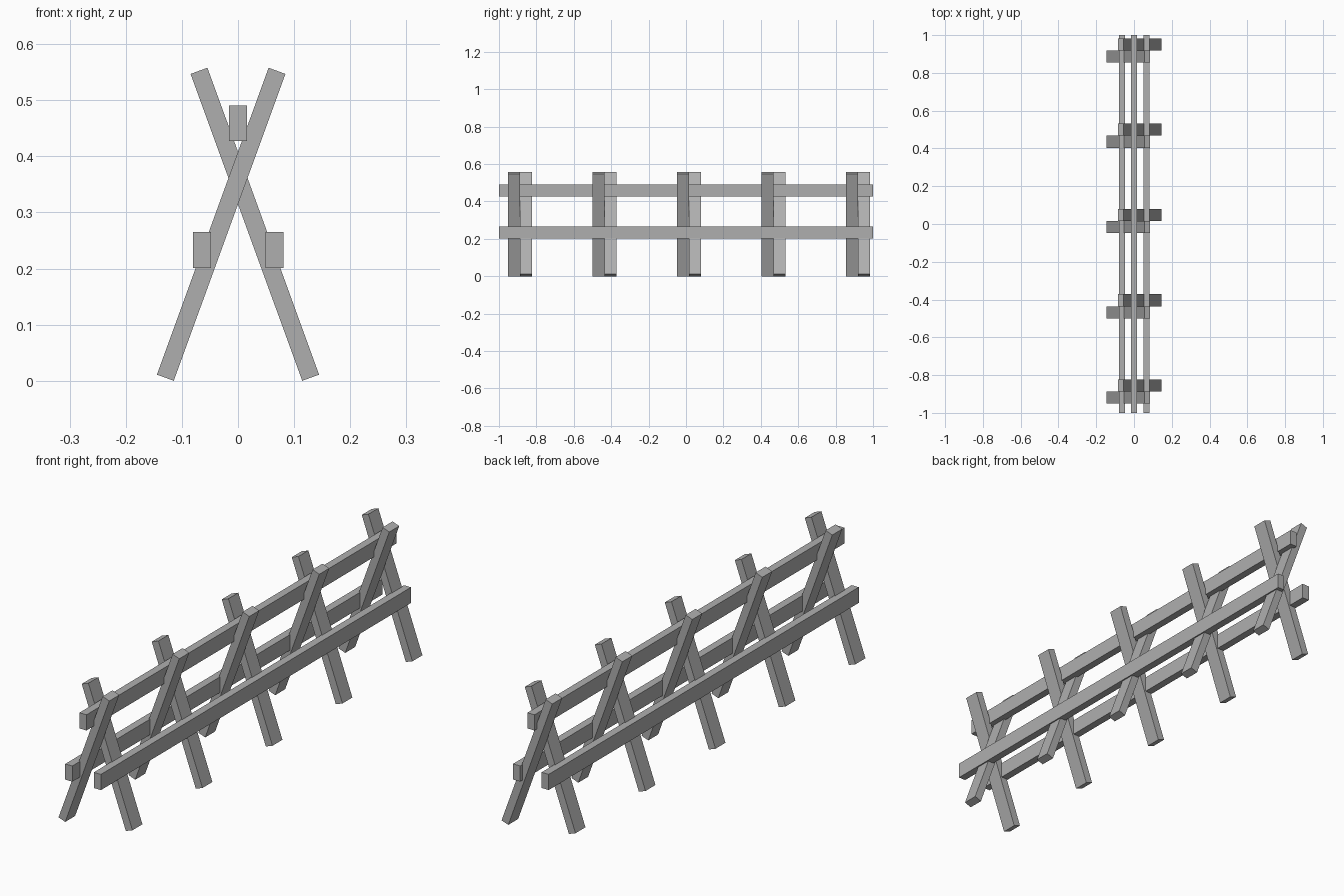
import bpy
from math import radians

if "Cube" in bpy.data.objects:
    bpy.data.objects.remove(bpy.data.objects["Cube"])

# Dark grey timber
timber = bpy.data.materials.new("dark_timber")
timber.diffuse_color = (0.43, 0.43, 0.43, 1)
timber.use_nodes = True
timber.node_tree.nodes["Principled BSDF"].inputs["Base Color"].default_value = timber.diffuse_color


def beam(name, size, loc, tilt=0.0):
    """Plain rectangular timber, optionally leaning about the y axis."""
    bpy.ops.mesh.primitive_cube_add(size=1, location=loc, rotation=(0, radians(tilt), 0))
    ob = bpy.context.object
    ob.name = name
    ob.scale = size
    bpy.ops.object.transform_apply(location=False, rotation=True, scale=True)
    ob.data.materials.append(timber)
    return ob


W, D = 0.032, 0.064          # timber cross-section
LEAN, POST_LEN = 20, 0.582   # crossed post lean and length
PITCH, FIRST_Y = 0.4515, -0.919

# Five pairs of crossed posts, lying side by side along y
for i in range(5):
    y = FIRST_Y + i * PITCH
    beam(f"right_leaning_post_{i + 1}", (W, D, POST_LEN), (-0.03, y, 0.279), LEAN)
    beam(f"left_leaning_post_{i + 1}", (W, D, POST_LEN), (0.03, y + D, 0.279), -LEAN)

# Full-length rails: one in the crotch, one on each side
beam("top_rail", (W, 2.0, D), (0, 0, 0.459))
beam("left_rail", (W, 2.0, D), (-0.064, 0, 0.233))
beam("right_rail", (W, 2.0, D), (0.065, 0, 0.233))
